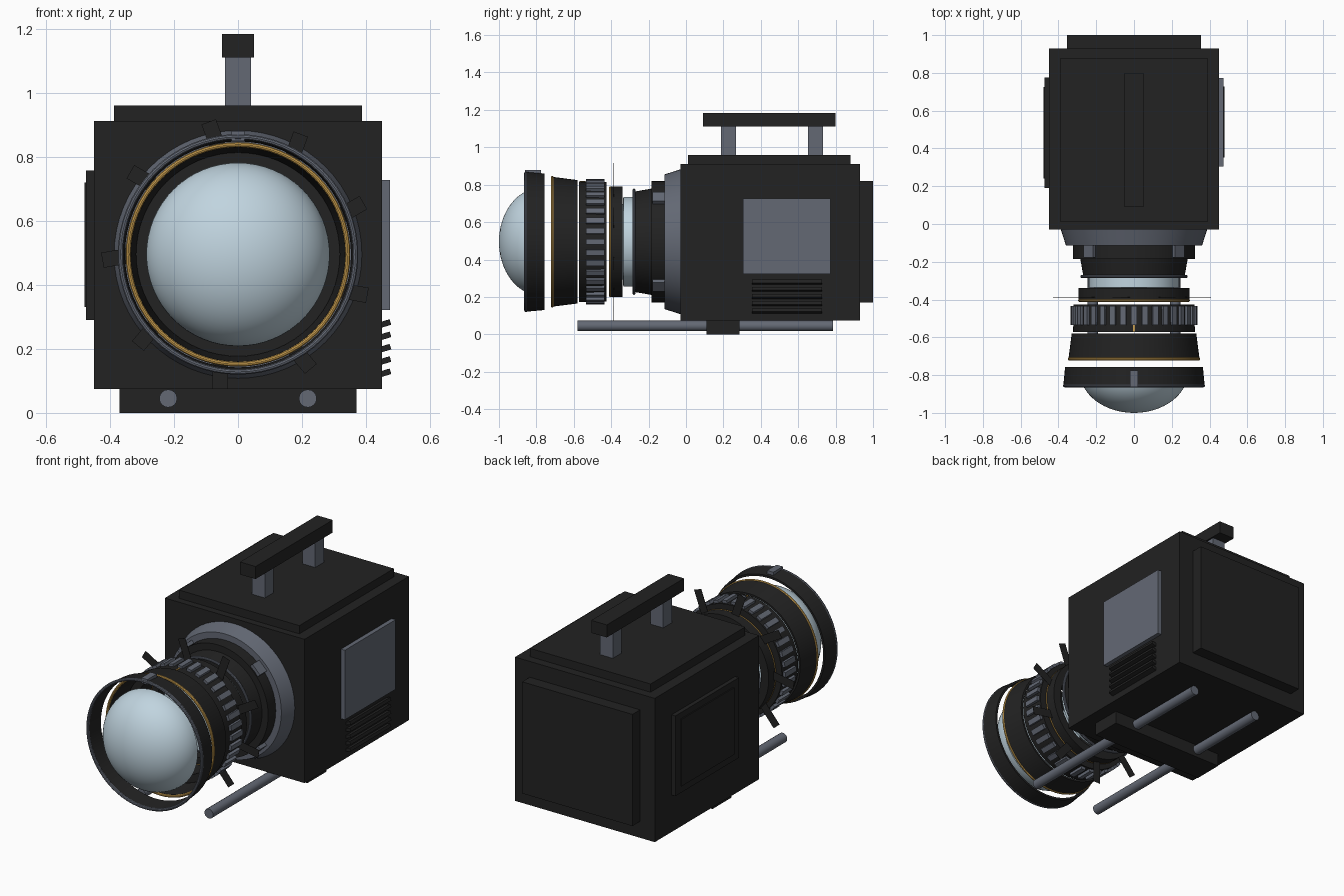
import bpy, bmesh, math
from mathutils import Matrix, Vector

if "Cube" in bpy.data.objects:
    bpy.data.objects.remove(bpy.data.objects["Cube"])

AXIS_Z = 0.495  # height of the lens axis


def material(name, rgb):
    m = bpy.data.materials.new(name)
    m.diffuse_color = (*rgb, 1)
    m.use_nodes = True
    m.node_tree.nodes["Principled BSDF"].inputs["Base Color"].default_value = m.diffuse_color
    return m


BLACK = material("matte black", (0.016, 0.016, 0.016))
GREY = material("metal grey", (0.125, 0.14, 0.175))
GLASS = material("pale glass", (0.53, 0.66, 0.74))
GOLD = material("gold", (0.62, 0.36, 0.08))


def finish(name, bm, mat, smooth=False):
    bmesh.ops.recalc_face_normals(bm, faces=bm.faces)
    me = bpy.data.meshes.new(name)
    bm.to_mesh(me)
    bm.free()
    me.materials.append(mat)
    if smooth:
        me.polygons.foreach_set("use_smooth", [True] * len(me.polygons))
        me.set_sharp_from_angle(angle=math.radians(35))
    ob = bpy.data.objects.new(name, me)
    bpy.context.collection.objects.link(ob)
    return ob


def add_box(bm, x, y, z, rot=None):
    """Box from (min, max) ranges, optionally transformed afterwards."""
    c = Vector([(r[0] + r[1]) / 2 for r in (x, y, z)])
    s = [r[1] - r[0] for r in (x, y, z)]
    m = Matrix.Translation(c) @ Matrix.Diagonal((*s, 1))
    bmesh.ops.create_cube(bm, size=1, matrix=(rot @ m) if rot else m)


def box(name, x, y, z, mat):
    bm = bmesh.new()
    add_box(bm, x, y, z)
    return finish(name, bm, mat)


def lathe(name, profile, mat, closed=True, segs=64):
    """Spin (y, radius) points around the lens axis."""
    bm = bmesh.new()
    vs = [bm.verts.new((0, y, AXIS_Z + r)) for y, r in profile]
    pairs = list(zip(vs, vs[1:])) + ([(vs[-1], vs[0])] if closed else [])
    es = [bm.edges.new(p) for p in pairs]
    bmesh.ops.spin(bm, geom=vs + es, cent=(0, 0, AXIS_Z), axis=(0, 1, 0),
                   angle=math.tau, steps=segs, use_duplicate=False)
    bmesh.ops.remove_doubles(bm, verts=bm.verts, dist=1e-5)
    return finish(name, bm, mat, True)


def tube(name, y0, r0, y1, r1, wall, mat):
    return lathe(name, [(y0, r0), (y1, r1), (y1, r1 - wall), (y0, r0 - wall)], mat)


def torus(name, y, r, minor, mat):
    pts = [(y + minor * math.cos(i * math.tau / 10), r + minor * math.sin(i * math.tau / 10))
           for i in range(10)]
    return lathe(name, pts, mat)


def around(angle):
    """Carries parts modelled along +x from the axis to an angle around it."""
    return Matrix.Translation((0, 0, AXIS_Z)) @ Matrix.Rotation(-angle, 4, 'Y')


# Body and its raised plates
box("body", (-0.45, 0.45), (-0.03, 0.93), (0.075, 0.912), BLACK)
box("top_plate", (-0.388, 0.388), (0.01, 0.88), (0.912, 0.96), BLACK)
box("back_plate", (-0.355, 0.355), (0.93, 1.0), (0.17, 0.82), BLACK)
box("side_plate_left", (-0.474, -0.45), (0.19, 0.775), (0.29, 0.757), BLACK)
box("side_screen_left", (-0.48, -0.474), (0.24, 0.725), (0.33, 0.72), BLACK)
box("side_panel_right", (0.45, 0.475), (0.305, 0.772), (0.322, 0.727), GREY)

# Vent slats
bm = bmesh.new()
for i in range(5):
    tilt = Matrix.Translation((0.46, 0.54, 0.125 + i * 0.0385)) @ Matrix.Rotation(-0.3, 4, 'Y')
    add_box(bm, (-0.02, 0.017), (-0.187, 0.187), (-0.009, 0.009), tilt)
finish("vent_slats", bm, BLACK)

# Carrying handle
box("handle_grip", (-0.05, 0.05), (0.09, 0.80), (1.11, 1.183), BLACK)
for i, y in enumerate((0.228, 0.692)):
    box(f"handle_post_{i + 1}", (-0.041, 0.041), (y - 0.04, y + 0.04), (0.96, 1.11), GREY)

# Support base and rods
box("base_block", (-0.37, 0.37), (0.11, 0.285), (0, 0.075), BLACK)
for side, x in (("left", -0.218), ("right", 0.218)):
    bm = bmesh.new()
    bmesh.ops.create_cone(bm, cap_ends=True, segments=16, radius1=0.028, radius2=0.028, depth=1.365,
                          matrix=Matrix.Translation((x, 0.1025, 0.045))
                          @ Matrix.Rotation(math.pi / 2, 4, 'X'))
    finish("rod_" + side, bm, GREY, True)

# Lens mount with four lugs
lathe("mount_flange", [(-0.03, 0), (-0.03, 0.387), (-0.115, 0.36), (-0.115, 0)], GREY, False)
lathe("mount_ring", [(-0.11, 0), (-0.11, 0.324), (-0.185, 0.324), (-0.185, 0)], BLACK, False)
bm = bmesh.new()
for k in range(4):
    add_box(bm, (0.285, 0.342), (-0.178, -0.115), (-0.035, 0.035),
            around(math.radians(45 + 90 * k)))
finish("mount_lugs", bm, GREY)

# Rear barrel and rear glass
lathe("rear_barrel", [(-0.18, 0), (-0.18, 0.285), (-0.277, 0.268), (-0.277, 0)], BLACK, False)
torus("rear_trim", -0.278, 0.276, 0.008, GREY)
lathe("rear_glass", [(-0.275, 0), (-0.275, 0.24), (-0.335, 0.24), (-0.345, 0.12), (-0.35, 0)],
      GLASS, False)

# Iris ring and its nine thin blades
tube("iris_ring", -0.34, 0.295, -0.40, 0.295, 0.05, BLACK)
torus("iris_trim", -0.405, 0.289, 0.007, GOLD)
bm = bmesh.new()
for k in range(9):
    m = around(math.radians(20 + 40 * k)) @ Matrix.Translation((0.32, 0, 0)) \
        @ Matrix.Rotation(math.radians(-10), 4, 'Y')
    add_box(bm, (-0.09, 0.105), (-0.388, -0.386), (-0.024, 0.024), m)
finish("iris_blades", bm, BLACK)

# Focus ring with ribs and an index mark
tube("focus_ring", -0.425, 0.32, -0.572, 0.322, 0.045, BLACK)
bm = bmesh.new()
for k in range(36):
    add_box(bm, (0.31, 0.336), (-0.535, -0.435), (-0.015, 0.015), around(k * math.tau / 36))
finish("focus_ribs", bm, GREY)
box("index_mark", (-0.004, 0.004), (-0.568, -0.536),
    (AXIS_Z + 0.317, AXIS_Z + 0.325), GOLD)

# Front barrel and gold trim
tube("front_barrel", -0.58, 0.33, -0.715, 0.347, 0.012, BLACK)
torus("front_trim", -0.715, 0.343, 0.008, GOLD)

# Hood with rim and top tab
tube("hood", -0.757, 0.365, -0.855, 0.374, 0.012, BLACK)
torus("hood_rim", -0.856, 0.367, 0.009, GREY)
box("hood_tab", (-0.02, 0.02), (-0.862, -0.775), (AXIS_Z + 0.355, AXIS_Z + 0.385), GREY)

# Domed front glass
dome = [(-0.78, 0)] + [(-0.78 - 0.22 * math.sin(a), 0.287 * math.cos(a))
                       for a in (i * math.pi / 32 for i in range(17))]
lathe("front_glass", dome, GLASS, False)
